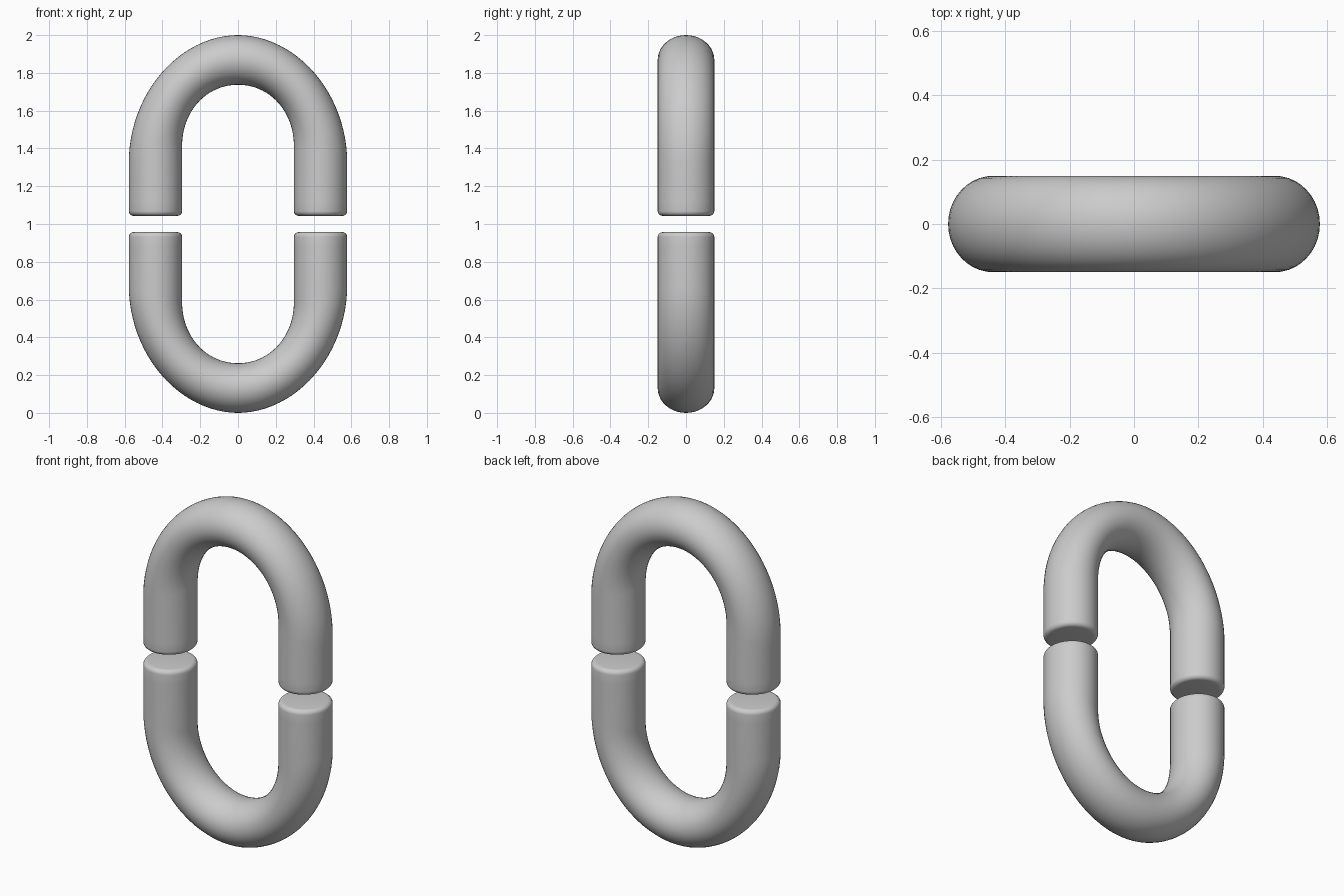
import bpy, bmesh, math

if "Cube" in bpy.data.objects:
    bpy.data.objects.remove(bpy.data.objects["Cube"])

SIDES = 40
HALF_DEPTH = 0.15
GAP = 0.043          # half of the gap between both halves
BEVEL = 0.025


def arch_point(t, a, b, zc, p):
    """Point on a superellipse arch, t from 0 (right) to pi (left)."""
    c, s = math.cos(t), math.sin(t)
    return (math.copysign(abs(c) ** (2 / p), c) * a, zc + b * max(s, 0) ** (2 / p))


def station_list():
    """Pairs of outer and inner points plus an inset, from right end to left end."""
    end = 1 + GAP
    leg = []
    for i in range(6):                       # rounded rim of the end face
        ang = i / 5 * math.pi / 2
        leg.append((end + BEVEL * (1 - math.sin(ang)), BEVEL * (1 - math.cos(ang))))
    leg = [(z, ins) for z, ins in reversed(leg)]
    right = [((0.578, z), (0.296, z), ins) for z, ins in reversed(leg)]
    right += [((0.578, z), (0.296, z), 0) for z in (1.12, 1.22)]
    arch = []
    n = 48
    for i in range(n + 1):
        t = math.pi * i / n
        arch.append((arch_point(t, 0.578, 0.67, 1.33, 1.95),
                     arch_point(t, 0.296, 0.325, 1.412, 2.05), 0))
    left = [((-o[0], o[1]), (-q[0], q[1]), s) for o, q, s in reversed(right)]
    # rim order: end face (most inset) first
    return right, arch, left


def build_half(name, flip):
    right, arch, left = station_list()
    rim = []
    for i in range(6):
        ang = i / 5 * math.pi / 2
        z = 1 + GAP + BEVEL * (1 - math.cos(ang))
        rim.append(((0.578, z), (0.296, z), BEVEL * (1 - math.sin(ang))))
    right = rim + right[6:]
    left = [((-o[0], o[1]), (-q[0], q[1]), s) for o, q, s in reversed(right)]
    bm = bmesh.new()
    rings = []
    for o, q, inset in right + arch + left:
        cx, cz = (o[0] + q[0]) / 2, (o[1] + q[1]) / 2
        hx, hz = (o[0] - q[0]) / 2, (o[1] - q[1]) / 2
        k = 1 - inset / math.hypot(hx, hz)
        ring = []
        for j in range(SIDES):
            a = 2 * math.pi * j / SIDES
            c = math.cos(a) * k
            z = cz + hz * c
            ring.append(bm.verts.new((cx + hx * c, HALF_DEPTH * k * math.sin(a),
                                      2 - z if flip else z)))
        rings.append(ring)
    for r0, r1 in zip(rings, rings[1:]):
        for j in range(SIDES):
            m = (j + 1) % SIDES
            bm.faces.new((r0[j], r0[m], r1[m], r1[j]))
    bm.faces.new(rings[0])
    bm.faces.new(rings[-1])
    bmesh.ops.recalc_face_normals(bm, faces=bm.faces)
    mesh = bpy.data.meshes.new(name)
    bm.to_mesh(mesh)
    bm.free()
    obj = bpy.data.objects.new(name, mesh)
    bpy.context.collection.objects.link(obj)
    bpy.ops.object.select_all(action='DESELECT')
    obj.select_set(True)
    bpy.context.view_layer.objects.active = obj
    bpy.ops.object.shade_smooth_by_angle(angle=math.radians(40))


# Upper and lower U-shaped halves of the link
build_half("upper_link_half", False)
build_half("lower_link_half", True)
